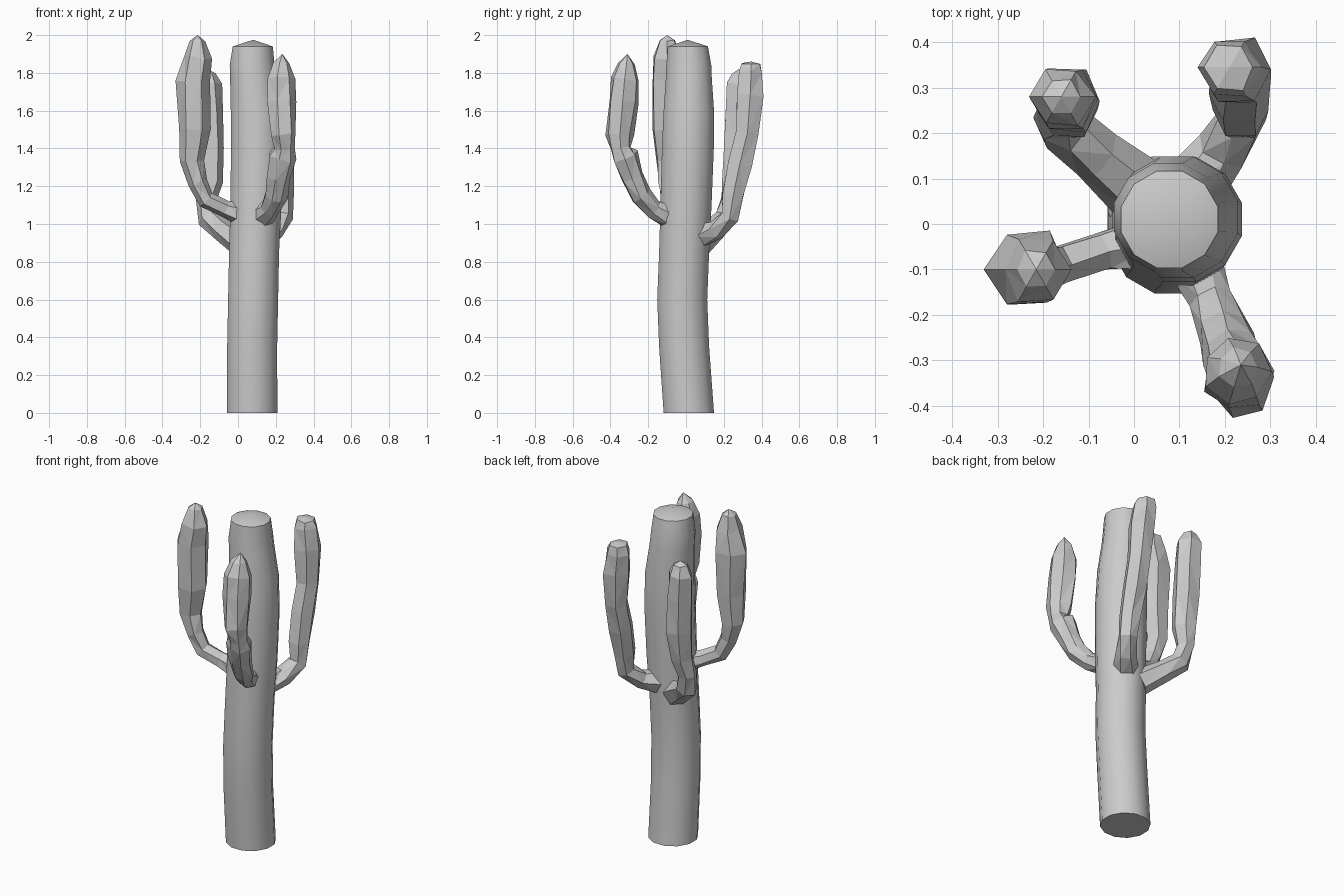
import bpy
import bmesh
import math
import random
from mathutils import Vector

random.seed(4)

default_cube = bpy.data.objects.get("Cube")
if default_cube:
    bpy.data.objects.remove(default_cube, do_unlink=True)

# Single plain grey skin
skin = bpy.data.materials.new("plain grey")
skin.use_nodes = True
grey = (.6, .6, .6, 1)
skin.diffuse_color = grey
skin.node_tree.nodes["Principled BSDF"].inputs["Base Color"].default_value = grey


def path_directions(points):
    """Average direction of travel at every point of a path."""
    last = len(points) - 1
    return [(points[min(i + 1, last)] - points[max(i - 1, 0)]).normalized()
            for i in range(len(points))]


def ring_axes(direction):
    """Two axes spanning the plane across the given direction."""
    side = Vector((0, 1, 0)).cross(direction).normalized()
    return side, direction.cross(side)


def build_stem(name, stations, tip, sides, wobble=0, turn=0, level=False):
    """Loft rings along stations of (x, y, z, radius) and close with a tip."""
    mesh = bmesh.new()
    points = [Vector(station[:3]) for station in stations]
    rings = []
    for point, station, direction in zip(points, stations, path_directions(points)):
        if level:
            direction = Vector((0, 0, 1))
        side, up = ring_axes(direction)
        ring = []
        for i in range(sides):
            angle = turn + math.tau * i / sides
            radius = station[3] * (1 + random.uniform(-wobble, wobble))
            offset = side * math.cos(angle) + up * math.sin(angle)
            lift = direction * random.uniform(-wobble, wobble) * station[3]
            ring.append(mesh.verts.new(point + offset * radius + lift))
        rings.append(ring)

    # Side walls between neighbouring rings
    for lower, upper in zip(rings, rings[1:]):
        for i in range(sides):
            j = (i + 1) % sides
            mesh.faces.new((lower[i], lower[j], upper[j], upper[i]))

    # Flat base and faceted tip
    mesh.faces.new(list(reversed(rings[0])))
    peak = mesh.verts.new(tip)
    for i in range(sides):
        mesh.faces.new((rings[-1][i], rings[-1][(i + 1) % sides], peak))
    if wobble:
        bmesh.ops.triangulate(mesh, faces=[f for f in mesh.faces if len(f.verts) == 4])
    bmesh.ops.recalc_face_normals(mesh, faces=mesh.faces)

    data = bpy.data.meshes.new(name)
    mesh.to_mesh(data)
    mesh.free()
    data.materials.append(skin)
    stem = bpy.data.objects.new(name, data)
    bpy.context.collection.objects.link(stem)
    return stem


# Trunk, bending slightly along its height
trunk = build_stem("trunk", [
    (.075, .015, 0, .138),
    (.075, -.01, .35, .137),
    (.08, -.02, .6, .137),
    (.085, -.01, .85, .137),
    (.095, 0, 1.1, .14),
    (.1, .01, 1.4, .142),
    (.095, .015, 1.6, .138),
    (.08, .015, 1.77, .126),
    (.075, .015, 1.84, .123),
    (.078, .01, 1.94, .11),
], (.08, .01, 1.975), sides=12, turn=math.pi / 12, level=True)

bpy.ops.object.select_all(action="DESELECT")
trunk.select_set(True)
bpy.context.view_layer.objects.active = trunk
bpy.ops.object.shade_smooth_by_angle(angle=math.radians(32))

# Four faceted arms that reach outward and then turn up
build_stem("right_arm", [
    (.04, -.04, 1.04, .065),
    (-.07, -.06, 1.08, .045),
    (-.17, -.09, 1.13, .045),
    (-.215, -.1, 1.22, .052),
    (-.245, -.1, 1.33, .062),
    (-.23, -.1, 1.5, .083),
    (-.235, -.1, 1.76, .09),
    (-.215, -.1, 1.88, .075),
    (-.215, -.1, 1.97, .045),
], (-.215, -.1, 2), sides=6, wobble=.1)

build_stem("back_right_arm", [
    (.01, .07, .9, .075),
    (-.08, .15, .97, .06),
    (-.155, .21, 1.03, .058),
    (-.17, .235, 1.12, .055),
    (-.145, .25, 1.22, .065),
    (-.145, .27, 1.4, .075),
    (-.15, .275, 1.6, .073),
    (-.16, .28, 1.74, .07),
    (-.16, .28, 1.8, .04),
], (-.16, .28, 1.82), sides=6, wobble=.09)

build_stem("back_left_arm", [
    (.13, .08, .94, .07),
    (.19, .16, .97, .055),
    (.235, .23, 1.04, .055),
    (.235, .25, 1.15, .065),
    (.23, .285, 1.32, .07),
    (.235, .325, 1.48, .072),
    (.225, .34, 1.68, .075),
    (.21, .345, 1.8, .07),
    (.21, .345, 1.85, .055),
], (.21, .345, 1.86), sides=6, wobble=.09)

build_stem("front_arm", [
    (.13, -.08, 1.04, .07),
    (.17, -.17, 1.08, .05),
    (.2, -.24, 1.15, .06),
    (.215, -.285, 1.25, .062),
    (.235, -.325, 1.36, .07),
    (.24, -.345, 1.4, .055),
    (.235, -.35, 1.47, .072),
    (.225, -.335, 1.65, .078),
    (.225, -.325, 1.77, .078),
    (.23, -.315, 1.85, .045),
], (.235, -.31, 1.9), sides=7, wobble=.11)
